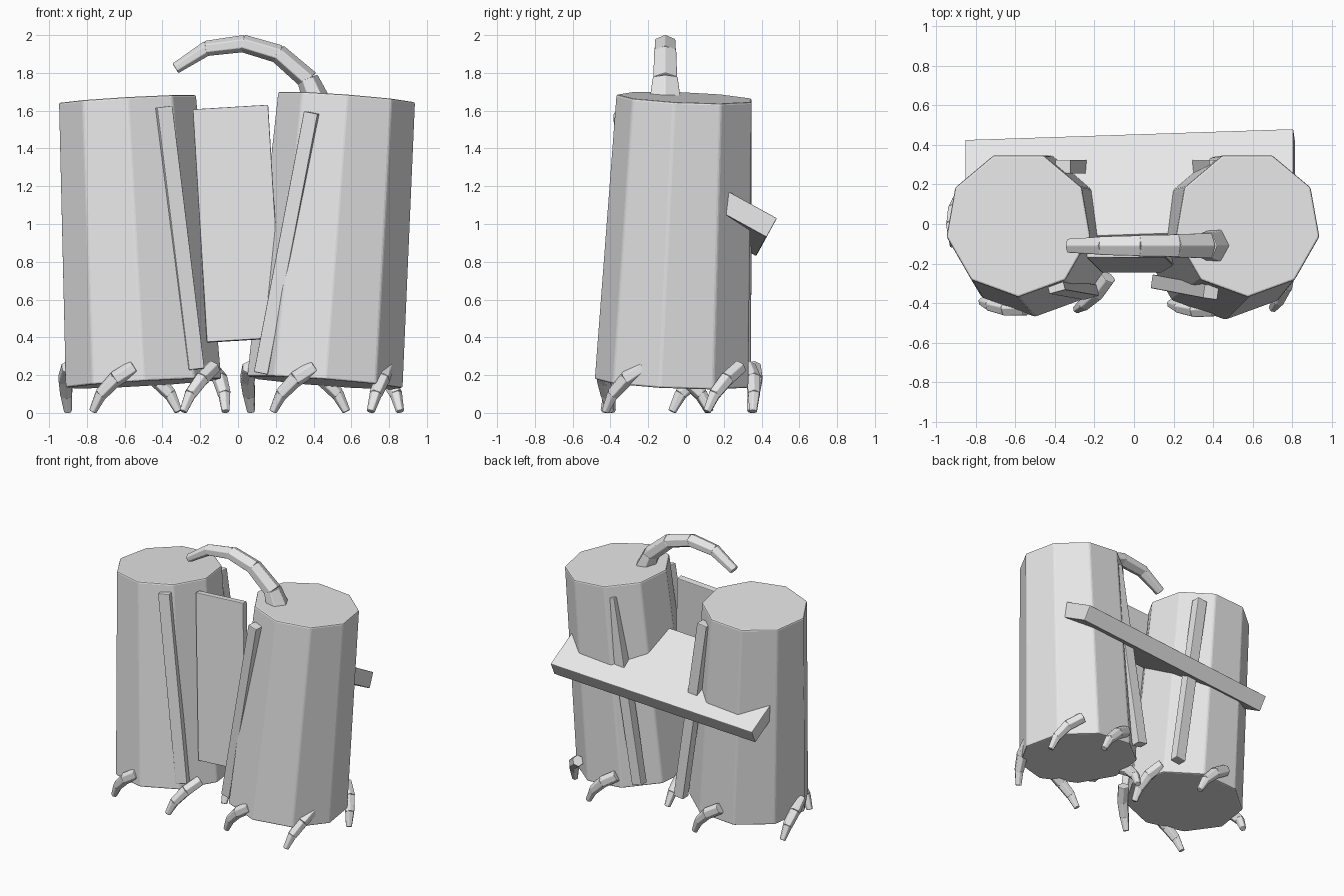
import bpy, bmesh
from math import cos, sin, pi, radians
from mathutils import Vector, Matrix

old = bpy.data.objects.get("Cube")
if old:
    bpy.data.objects.remove(old)

grey = bpy.data.materials.new("plain grey")
grey.use_nodes = True
grey.diffuse_color = (0.8, 0.8, 0.8, 1)
grey.node_tree.nodes["Principled BSDF"].inputs["Base Color"].default_value = (0.8, 0.8, 0.8, 1)


def finish(name, bm, bevel):
    """Turn a bmesh into a flat-shaded object with slightly worn edges."""
    bmesh.ops.recalc_face_normals(bm, faces=bm.faces)
    mesh = bpy.data.meshes.new(name)
    bm.to_mesh(mesh)
    bm.free()
    mesh.materials.append(grey)
    obj = bpy.data.objects.new(name, mesh)
    bpy.context.collection.objects.link(obj)
    mod = obj.modifiers.new("Worn edges", 'BEVEL')
    mod.width = bevel
    mod.segments = 2
    return obj


def frame(a, b, guide):
    """Axes of a part running from a to b, with the first one near guide."""
    axis = (b - a).normalized()
    u = (guide - axis * guide.dot(axis)).normalized()
    return u, axis.cross(u), axis


def frustum(bm, a, b, ra, rb, sides, guide, widen=1.0):
    """Tapered prism between two points, one corner pointing to guide."""
    a, b = Vector(a), Vector(b)
    u, v, _ = frame(a, b, Vector(guide))
    rings = []
    for centre, r in ((a, ra), (b, rb)):
        angles = [2 * pi * i / sides for i in range(sides)]
        rings.append([bm.verts.new(centre + u * r * cos(t) + v * r * widen * sin(t)) for t in angles])
    for i in range(sides):
        j = (i + 1) % sides
        bm.faces.new((rings[0][i], rings[0][j], rings[1][j], rings[1][i]))
    bm.faces.new(rings[0][::-1])
    bm.faces.new(rings[1])


def board(name, a, b, width, depth, yaw=0):
    """Straight board whose centre line runs from a to b."""
    a, b = Vector(a), Vector(b)
    guide = Vector((cos(radians(yaw)), sin(radians(yaw)), 0))
    u, v, w = frame(a, b, guide)
    size = Matrix.Diagonal((width, depth, (b - a).length, 1))
    turn = Matrix((u, v, w)).transposed().to_4x4()
    bm = bmesh.new()
    bmesh.ops.create_cube(bm, size=1, matrix=Matrix.Translation((a + b) / 2) @ turn @ size)
    return finish(name, bm, 0.005)


def segments(name, points, radii, guide, widen):
    """Jointed chain of six-sided tapered pieces."""
    bm = bmesh.new()
    for i in range(len(points) - 1):
        a, b = Vector(points[i]), Vector(points[i + 1])
        overlap = (b - a) * 0.04
        frustum(bm, a - overlap, b + overlap, radii[i], radii[i + 1] * 1.03, 6, guide, widen)
    return finish(name, bm, 0.005)


# Two leaning nine-sided drums
right_foot, left_foot = Vector((-0.50, -0.05, 0.155)), Vector((0.46, -0.065, 0.16))
for name, foot, top in (("right_drum", right_foot, (-0.585, 0, 1.66)),
                        ("left_drum", left_foot, (0.575, 0, 1.67))):
    bm = bmesh.new()
    frustum(bm, foot, top, 0.42, 0.37, 9, (0, -1, 0))
    finish(name, bm, 0.01)

# Upright panel between the drums and cross shelf behind it
board("centre_panel", (0.035, -0.22, 0.385), (-0.04, -0.145, 1.618), 0.40, 0.05)
shelf = board("cross_shelf", (-0.85, 0.145, 1.02), (0.81, 0.20, 1.12), 0.115, 0.58)
shelf.name = "cross_shelf"

# Slim boards leaning on the drums
board("right_front_board", (-0.225, -0.345, 0.23), (-0.395, -0.315, 1.62), 0.085, 0.06, 15)
board("left_front_board", (0.125, -0.295, 0.21), (0.39, -0.345, 1.59), 0.075, 0.07, -8)
board("right_back_board", (-0.16, 0.29, 0.21), (-0.36, 0.29, 1.58), 0.08, 0.07)
board("left_back_board", (0.19, 0.29, 0.21), (0.42, 0.29, 1.58), 0.08, 0.07)

# Curled, clawed roots around each drum's foot: tip angle and root radius
right_roots = ((157, 0.40), (232, 0.38), (299, 0.43), (357, 0.40), (65, 0.41))
left_roots = ((24, 0.43), (75, 0.41), (154, 0.40), (231, 0.37), (304, 0.36))
for side, foot, roots in (("right", right_foot, right_roots), ("left", left_foot, left_roots)):
    for n, (angle, inner) in enumerate(roots, 1):
        path = []
        for t, z in ((0, 0.24), (0.45, 0.18), (0.8, 0.10), (1, 0.01)):
            turn = radians(angle + 30 * (1 - t))
            r = inner + (0.435 - inner) * t
            path.append((foot.x + r * cos(turn), foot.y + r * sin(turn), z))
        segments(f"{side}_root_{n}", path, (0.042, 0.042, 0.035, 0.022), (0, 0, 1), 1.0)

# Arching jointed stalk on the left drum
stalk = [(x, -0.11, z) for x, z in ((0.42, 1.64), (0.37, 1.765), (0.215, 1.90),
                                    (0.03, 1.955), (-0.165, 1.93), (-0.325, 1.828))]
segments("arched_stalk", stalk, (0.075, 0.056, 0.05, 0.046, 0.04, 0.03), (0, 0, 1), 1.3)
